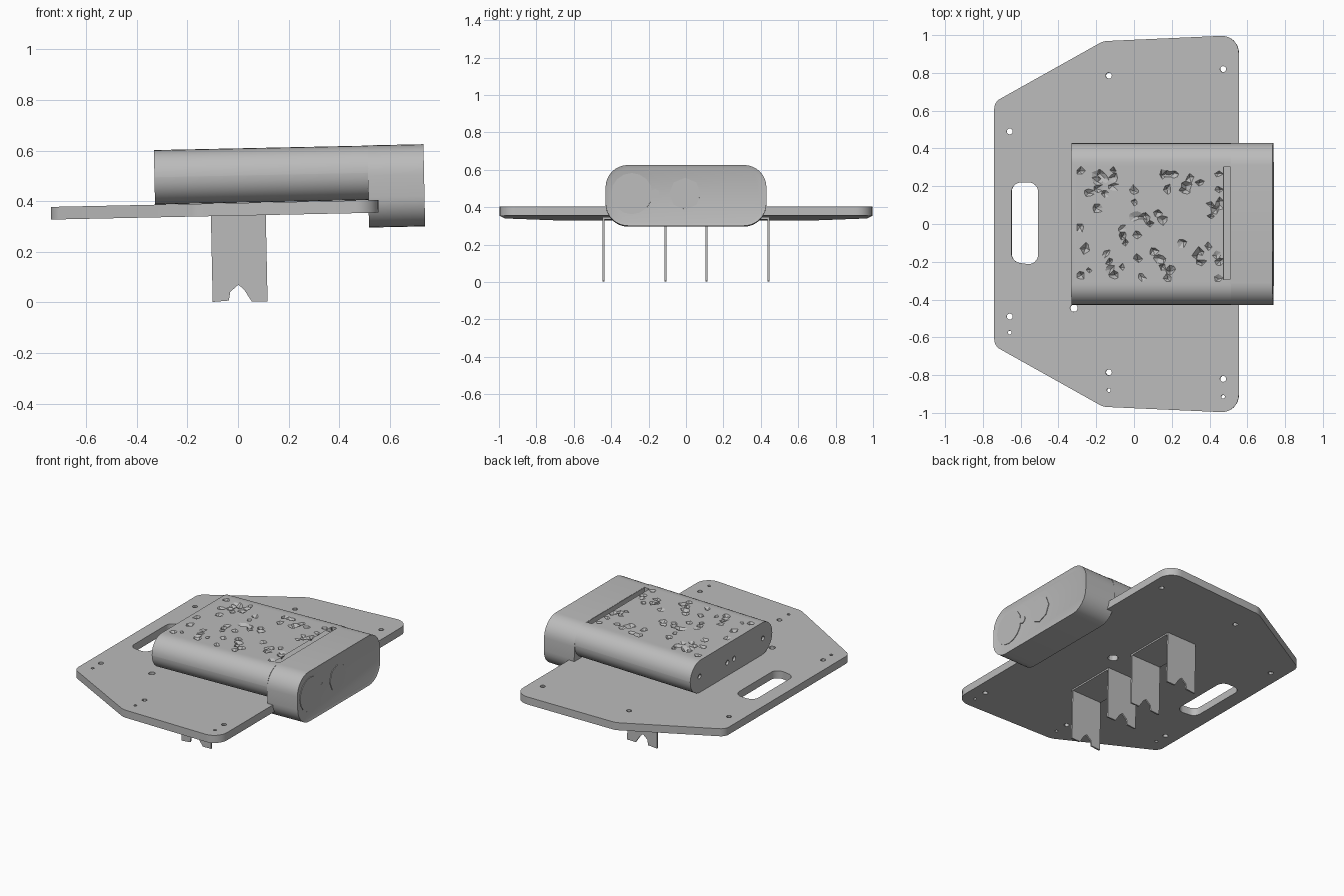
import bpy, bmesh, math, random
from mathutils import Matrix, Vector

random.seed(4)
old = bpy.data.objects.get("Cube")
if old:
    bpy.data.objects.remove(old, do_unlink=True)

grey = bpy.data.materials.new("plain grey")
grey.use_nodes = True
tone = (0.5, 0.5, 0.5, 1)
grey.diffuse_color = tone
grey.node_tree.nodes["Principled BSDF"].inputs["Base Color"].default_value = tone
parts = []


def add(name, bm):
    bmesh.ops.recalc_face_normals(bm, faces=bm.faces)
    mesh = bpy.data.meshes.new(name)
    bm.to_mesh(mesh)
    bm.free()
    mesh.materials.append(grey)
    ob = bpy.data.objects.new(name, mesh)
    bpy.context.collection.objects.link(ob)
    parts.append(ob)
    return ob


def rounded(points, steps=8):
    """Round each (u, v, radius) corner of a convex outline."""
    out = []
    for i, (u, v, r) in enumerate(points):
        p = Vector((u, v))
        a = (Vector(points[i - 1][:2]) - p).normalized()
        b = (Vector(points[(i + 1) % len(points)][:2]) - p).normalized()
        half = a.angle(b) / 2
        start, end = p + a * r / math.tan(half), p + b * r / math.tan(half)
        mid = p + (a + b).normalized() * r / math.sin(half)
        s, e = start - mid, end - mid
        turn = math.atan2(s.x * e.y - s.y * e.x, s.dot(e))
        for k in range(steps + 1):
            out.append(mid + Matrix.Rotation(turn * k / steps, 2) @ s)
    return out


def box_outline(u0, u1, v0, v1, r):
    return rounded([(u0, v0, r), (u1, v0, r), (u1, v1, r), (u0, v1, r)])


def circle(u, v, r, sides=12):
    return [(u + r * math.cos(math.tau * k / sides),
             v + r * math.sin(math.tau * k / sides)) for k in range(sides)]


def prism(name, outline, lo, hi, axis="z"):
    place = {"x": lambda u, v, w: (w, u, v),
             "y": lambda u, v, w: (u, w, v),
             "z": lambda u, v, w: (u, v, w)}[axis]
    bm = bmesh.new()
    rings = [[bm.verts.new(place(u, v, w)) for u, v in outline] for w in (lo, hi)]
    n = len(outline)
    for ring in rings:
        bm.faces.new(ring)
    for i in range(n):
        j = (i + 1) % n
        bm.faces.new((rings[0][i], rings[0][j], rings[1][j], rings[1][i]))
    return add(name, bm)


def cut(target, cutters):
    for c in cutters:
        mod = target.modifiers.new("cut", "BOOLEAN")
        mod.operation = "DIFFERENCE"
        mod.solver = "EXACT"
        mod.object = c
        bpy.context.view_layer.objects.active = target
        bpy.ops.object.modifier_apply(modifier=mod.name)
        parts.remove(c)
        bpy.data.objects.remove(c, do_unlink=True)


# Base plate with handle slot and screw holes
BOTTOM, TOP = 0.341, 0.391
half = [(0.563, 1.0, 0.09), (-0.155, 0.968, 0.1), (-0.732, 0.645, 0.06)]
outline = half + [(x, -y, r) for x, y, r in reversed(half)]
plate = prism("base_plate", rounded(outline), BOTTOM, TOP)
slot = rounded([(-0.64, -0.2, 0.05), (-0.5, -0.22, 0.05),
                (-0.5, 0.22, 0.05), (-0.64, 0.22, 0.05)])
holes = [(x, s * y, 0.016) for x, y in ((-0.65, 0.49), (-0.125, 0.785), (0.48, 0.82))
         for s in (-1, 1)]
holes += [(-0.65, -0.575, 0.01), (-0.125, -0.88, 0.01), (0.48, -0.915, 0.01),
          (-0.31, -0.445, 0.02), (0.17, 0, 0.032)]
cut(plate, [prism("slot_cutter", slot, 0.2, 0.6)]
    + [prism("hole_cutter", circle(*h), 0.2, 0.6) for h in holes])

# Main housing: a long flat case with round sides
ROOF = 0.607
body = prism("housing", box_outline(-0.428, 0.428, 0.392, ROOF, 0.107),
             -0.32, 0.526, "x")
ports = [(-0.33, 0.5, 0.016), (0.33, 0.5, 0.016), (-0.03, 0.48, 0.016), (0.04, 0.48, 0.016)]
cut(body, [prism("pocket_cutter", box_outline(-0.29, 0.487, -0.305, 0.305, 0.01), 0.57, 0.7),
           prism("groove_cutter", box_outline(0.487, 0.522, -0.295, 0.305, 0.005), 0.52, 0.7)]
    + [prism("port_cutter", circle(*p), -0.4, -0.305, "x") for p in ports])

# Rough pad set into the roof of the housing
bm = bmesh.new()
NX, NY = 36, 30
bmesh.ops.create_grid(bm, x_segments=NX, y_segments=NY, size=1)
for v in bm.verts:
    edge = v.is_boundary
    v.co = Vector((0.0985 + v.co.x * 0.3885, v.co.y * 0.305, ROOF))
    if not edge:
        v.co.x += random.uniform(-0.008, 0.008)
        v.co.y += random.uniform(-0.008, 0.008)
        if random.random() < 0.07:
            v.co.z -= random.uniform(0.012, 0.03)
bmesh.ops.triangulate(bm, faces=bm.faces)
pad = add("rough_pad", bm)
if sum(p.normal.z for p in pad.data.polygons) < 0:
    pad.data.flip_normals()

# End cap with a shallow recessed face
END = 0.746
cap = prism("end_cap", box_outline(-0.43, 0.43, 0.283, 0.608, 0.12), 0.524, END, "x")
bm = bmesh.new()
bm.from_mesh(cap.data)
face = [f for f in bm.faces if f.normal.x > 0.9]
bmesh.ops.inset_individual(bm, faces=face, thickness=0.018, depth=-0.006)
bm.to_mesh(cap.data)
bm.free()

# Thin round covers on the end cap
for name, y, r, sides in (("large_round_cover", -0.29, 0.11, 16),
                          ("middle_round_cover", -0.005, 0.085, 8),
                          ("small_round_cover", -0.165, 0.025, 8)):
    prism(name, circle(y, 0.455, r, sides), END - 0.007, END - 0.002, "x")

# Two U-shaped brackets with notched feet
leg = [(-0.1, 0.002), (-0.1, BOTTOM), (0.117, BOTTOM), (0.117, 0), (0.055, 0),
       (0.025, 0.048), (0.003, 0.068), (-0.03, 0.04), (-0.036, 0.006)]
for side, s in (("left", 1), ("right", -1)):
    for place, y in (("inner", 0.11), ("outer", 0.442)):
        prism(f"{side}_bracket_{place}_leg", leg, s * y - 0.005, s * y + 0.005, "y")
    ends = sorted((s * 0.11, s * 0.442))
    web = [(-0.1, ends[0]), (0.117, ends[0]), (0.117, ends[1]), (-0.1, ends[1])]
    prism(f"{side}_bracket_web", web, BOTTOM - 0.01, BOTTOM)

# Smooth the round sides, then tilt the whole assembly slightly
tilt = Matrix.Translation((0, 0, 0.002)) @ Matrix.Rotation(-0.021, 4, "Y")
for ob in parts:
    ob.data.transform(tilt)
    if ob is not pad:
        bpy.ops.object.select_all(action="DESELECT")
        ob.select_set(True)
        bpy.context.view_layer.objects.active = ob
        bpy.ops.object.shade_smooth_by_angle(angle=math.radians(30))
